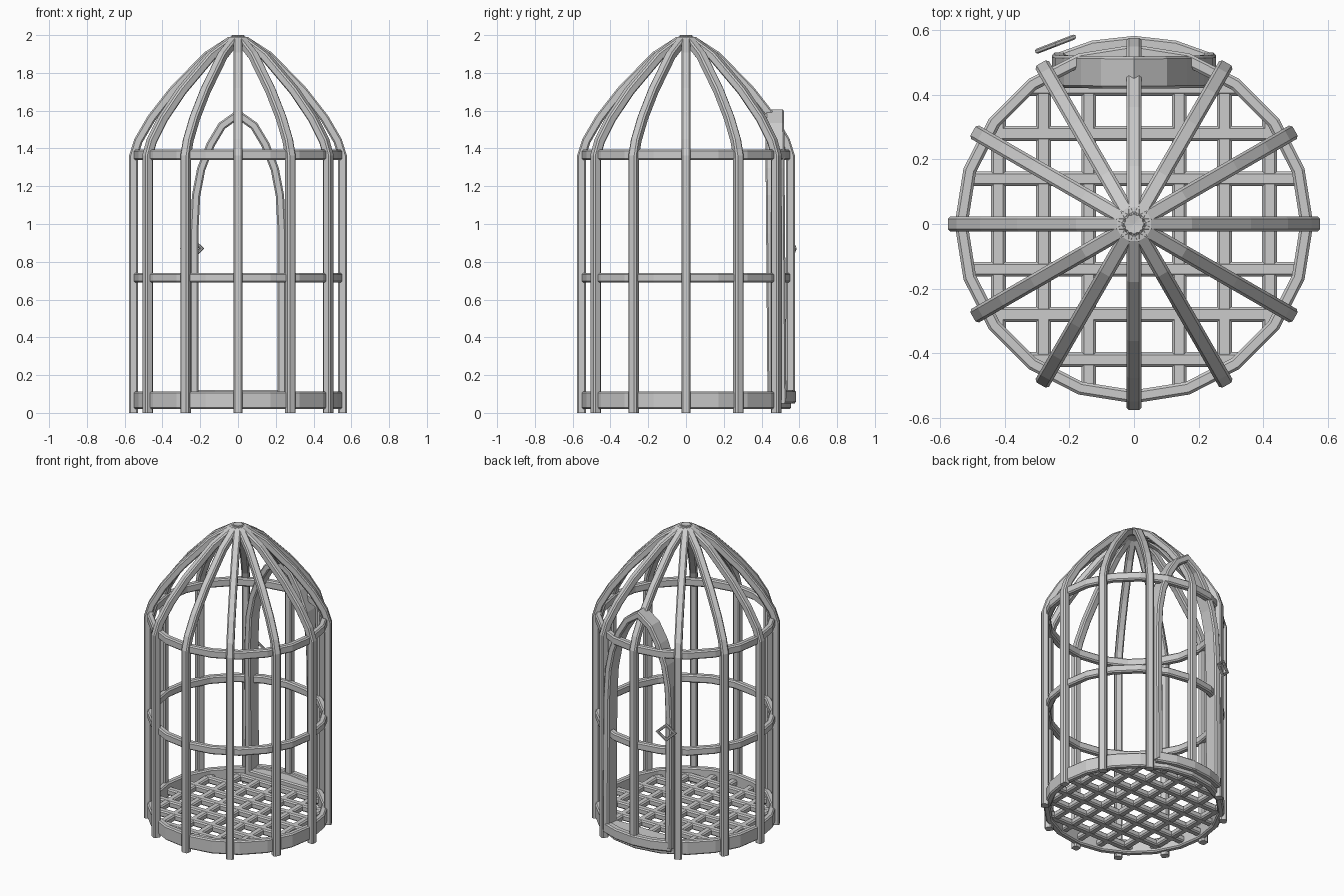
import bpy, bmesh, math
from mathutils import Vector, Matrix

if "Cube" in bpy.data.objects:
    bpy.data.objects.remove(bpy.data.objects["Cube"])


def sweep(name, path, binormal, width, depth, closed=False, chamfer=0.008, spin=0.0):
    """Sweep a chamfered rectangle along a planar path with mitred corners.
    width runs along the binormal, depth lies in the plane of the path."""
    pts = [Vector(p) for p in path]
    b = Vector(binormal).normalized()
    w, d, c = width / 2, depth / 2, chamfer
    section = [(w, d - c), (w - c, d), (c - w, d), (-w, d - c),
               (-w, c - d), (c - w, -d), (w - c, -d), (w, c - d)]
    bm = bmesh.new()
    loops, n = [], len(pts)
    for i, p in enumerate(pts):
        before = (p - pts[i - 1]).normalized() if closed or i > 0 else None
        after = (pts[(i + 1) % n] - p).normalized() if closed or i < n - 1 else None
        before, after = before or after, after or before
        tangent = (before + after).normalized()
        miter = 1 / max(0.4, tangent.dot(after))
        side = b.cross(tangent) * miter
        loops.append([bm.verts.new(p + b * u + side * v) for u, v in section])
    for i in range(n if closed else n - 1):
        l0, l1 = loops[i], loops[(i + 1) % n]
        for k in range(8):
            j = (k + 1) % 8
            bm.faces.new((l0[k], l0[j], l1[j], l1[k]))
    if not closed:
        bm.faces.new(loops[0])
        bm.faces.new(loops[-1][::-1])
    bmesh.ops.rotate(bm, verts=bm.verts, matrix=Matrix.Rotation(spin, 3, 'Z'))
    bmesh.ops.recalc_face_normals(bm, faces=bm.faces)
    mesh = bpy.data.meshes.new(name)
    bm.to_mesh(mesh)
    bm.free()
    obj = bpy.data.objects.new(name, mesh)
    bpy.context.collection.objects.link(obj)
    return obj


def arc(radius, z, start, end, steps, include_end=True):
    return [(radius * math.cos(start + (end - start) * i / steps),
             radius * math.sin(start + (end - start) * i / steps), z)
            for i in range(steps + include_end)]


# Twelve upright bars that bend into the dome and meet at the top
dome = [(0.553, 1.36), (0.528, 1.44), (0.458, 1.56), (0.345, 1.705),
        (0.165, 1.89), (0.045, 1.967), (-0.03, 1.977)]
for i in range(12):
    foot = 0.05 if i == 3 else 0.0  # the back bar stops at the door sill
    path = [(0.553, 0, foot)] + [(x, 0, z) for x, z in dome]
    sweep(f"cage_bar_{i + 1}", path, (0, 1, 0), 0.048, 0.046, spin=i * math.pi / 6)

# Horizontal hoops
for name, z, height in (("bottom_hoop", 0.067, 0.095), ("middle_hoop", 0.715, 0.052),
                        ("upper_hoop", 1.366, 0.055)):
    sweep(name, arc(0.535, z, 0, 2 * math.pi, 20, False), (0, 0, 1), height, 0.04, True)

# Floor lattice, trimmed to the round base
for i in range(-3, 4):
    o = i * 0.14
    h = math.sqrt(0.53 ** 2 - o ** 2)
    sweep(f"floor_bar_x_{i + 4}", [(-h, o, 0.06), (h, o, 0.06)], (0, 0, 1), 0.042, 0.046)
    sweep(f"floor_bar_y_{i + 4}", [(o, -h, 0.06), (o, h, 0.06)], (0, 0, 1), 0.04, 0.046)

# Pointed door frame at the back
half = [(0.232, 0.09), (0.232, 0.95), (0.222, 1.15), (0.195, 1.29),
        (0.145, 1.42), (0.085, 1.52)]
outline = half + [(0, 1.58)] + [(-x, z) for x, z in reversed(half)]
sweep("door_frame", [(x, 0.482 - 0.008 * z, z) for x, z in outline],
      (0, 1, 0), 0.1, 0.044, True)

# Curved sill below the door
sweep("door_sill", arc(0.56, 0.085, math.radians(64), math.radians(116), 4),
      (0, 0, 1), 0.07, 0.045)

# Diamond pull on the door
pull = sweep("door_pull", [(0.055, 0, 0), (0, 0, 0.05), (-0.055, 0, 0), (0, 0, -0.05)],
             (0, 1, 0), 0.016, 0.016, True, 0.004, spin=math.radians(21))
pull.location = (-0.243, 0.557, 0.87)
